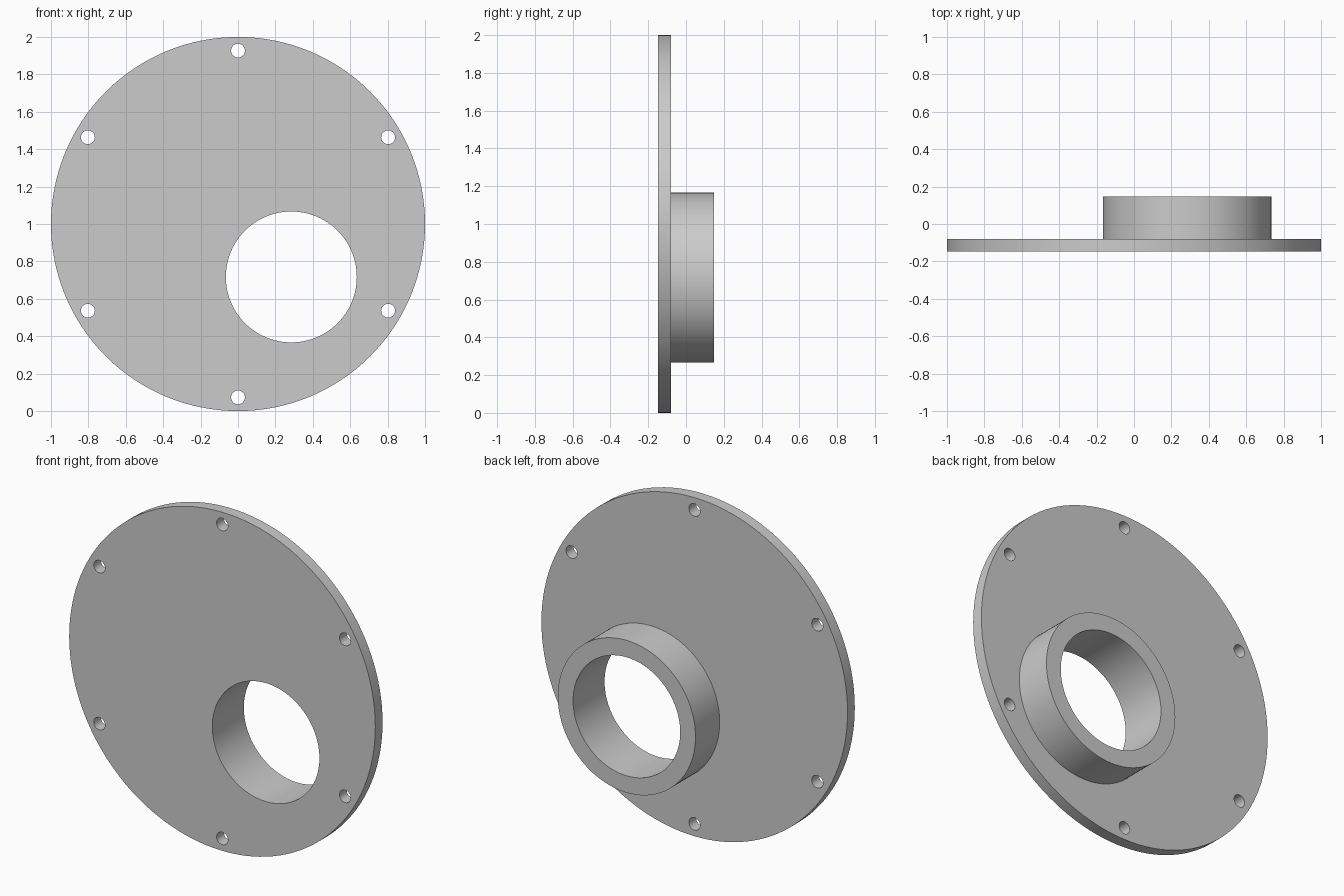
import bpy, bmesh, math

cube = bpy.data.objects.get("Cube")
if cube:
    bpy.data.objects.remove(cube, do_unlink=True)

# Main dimensions
FRONT, BACK, BOSS_END = -0.147, -0.079, 0.147
MID_Z = 1.0
BORE_X, BORE_Z = 0.285, 0.717
BORE_R, BOSS_R = 0.35, 0.45
BOLT_CIRCLE, BOLT_R = 0.927, 0.037

bm = bmesh.new()


def ring(x, z, radius, y, sides):
    """Closed loop of edges in a plane facing the front."""
    verts = [bm.verts.new((x + radius * math.cos(math.tau * i / sides), y,
                           z + radius * math.sin(math.tau * i / sides)))
             for i in range(sides)]
    return [bm.edges.new((verts[i], verts[(i + 1) % sides])) for i in range(sides)]


def wall(a, b):
    """Straight cylindrical wall between two matching rings."""
    for ea, eb in zip(a, b):
        bm.faces.new((ea.verts[0], ea.verts[1], eb.verts[1], eb.verts[0]))


def cap(*rings):
    """Flat face bounded by an outer ring and any holes."""
    bmesh.ops.triangle_fill(bm, use_beauty=True, use_dissolve=False,
                            edges=[e for r in rings for e in r])


# Round plate rim
rim_front, rim_back = [ring(0, MID_Z, 1.0, y, 128) for y in (FRONT, BACK)]

# Six bolt holes, one at the top
holes_front, holes_back = [], []
for i in range(6):
    a = math.radians(90 + 60 * i)
    x, z = BOLT_CIRCLE * math.cos(a), MID_Z + BOLT_CIRCLE * math.sin(a)
    holes_front.append(ring(x, z, BOLT_R, FRONT, 24))
    holes_back.append(ring(x, z, BOLT_R, BACK, 24))

# Off-centre boss with a through bore
boss_root, boss_tip = [ring(BORE_X, BORE_Z, BOSS_R, y, 96) for y in (BACK, BOSS_END)]
bore_front, bore_tip = [ring(BORE_X, BORE_Z, BORE_R, y, 96) for y in (FRONT, BOSS_END)]

# Flat faces, then walls
cap(rim_front, bore_front, *holes_front)
cap(rim_back, boss_root, *holes_back)
cap(boss_tip, bore_tip)
wall(rim_front, rim_back)
wall(boss_root, boss_tip)
wall(bore_front, bore_tip)
for hole_front, hole_back in zip(holes_front, holes_back):
    wall(hole_front, hole_back)
bmesh.ops.recalc_face_normals(bm, faces=bm.faces[:])

mesh = bpy.data.meshes.new("cover_plate_with_boss")
bm.to_mesh(mesh)
bm.free()
cover = bpy.data.objects.new("cover_plate_with_boss", mesh)
bpy.context.collection.objects.link(cover)

# Plain grey finish
grey = bpy.data.materials.new("light_grey")
grey.use_nodes = True
colour = (0.6, 0.6, 0.6, 1.0)
grey.diffuse_color = colour
grey.node_tree.nodes["Principled BSDF"].inputs["Base Color"].default_value = colour
mesh.materials.append(grey)

# Smooth round walls, crisp edges
bpy.ops.object.select_all(action='DESELECT')
cover.select_set(True)
bpy.context.view_layer.objects.active = cover
bpy.ops.object.shade_smooth_by_angle(angle=math.radians(30))
